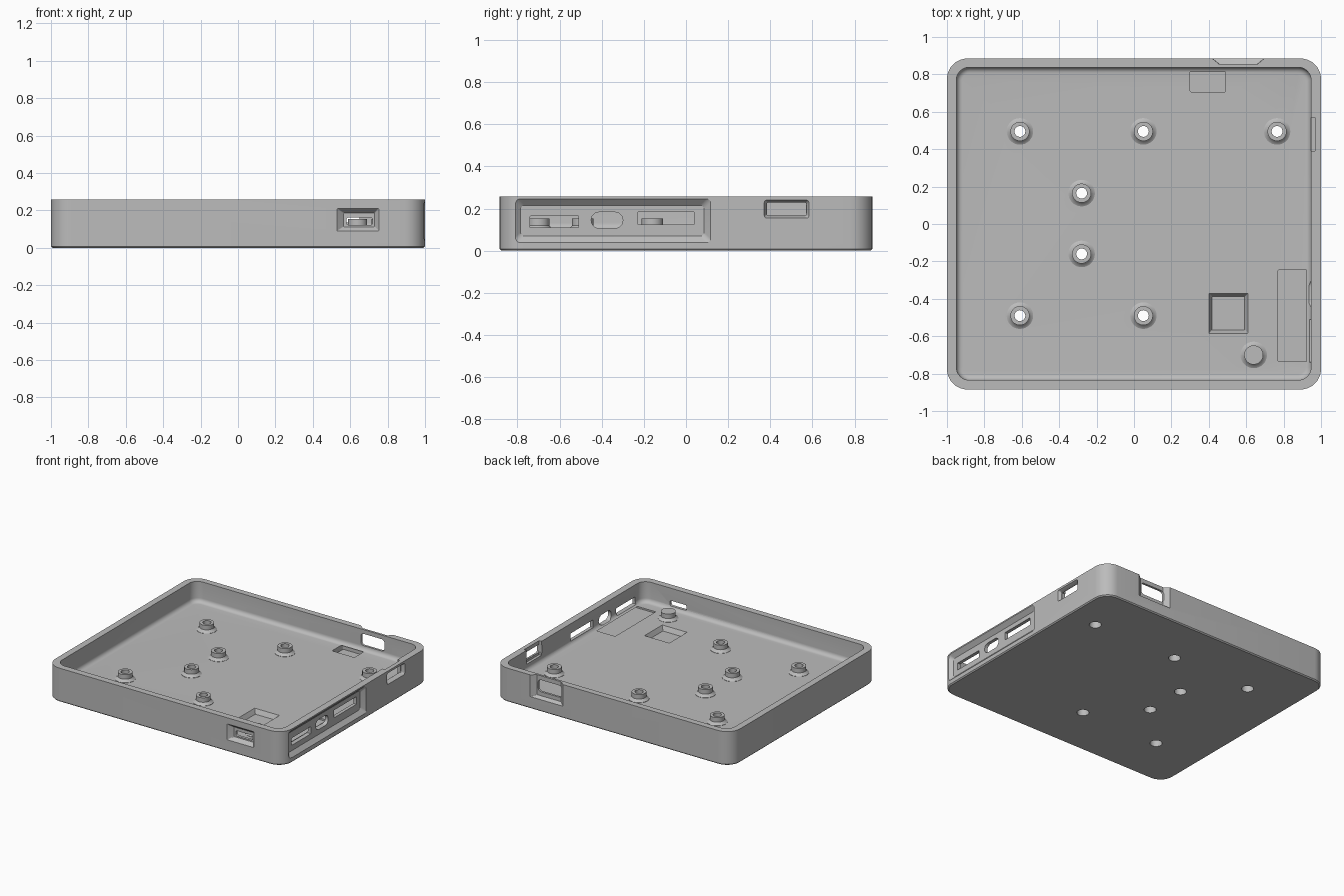
import bpy, bmesh, math
from mathutils import Vector

if "Cube" in bpy.data.objects:
    bpy.data.objects.remove(bpy.data.objects["Cube"])

grey = bpy.data.materials.new("plain grey plastic")
grey.use_nodes = True
grey.diffuse_color = (0.5, 0.5, 0.5, 1)
grey.node_tree.nodes["Principled BSDF"].inputs["Base Color"].default_value = (0.5, 0.5, 0.5, 1)

TOP, FLOOR = 0.257, 0.10


def ring(u0, u1, v0, v1, r, level, axis, n=8):
    """Rounded rectangle placed at a level along an axis."""
    pts = []
    corners = [(u1 - r, v1 - r), (u0 + r, v1 - r), (u0 + r, v0 + r), (u1 - r, v0 + r)]
    for k, (cu, cv) in enumerate(corners):
        for i in range(n + 1):
            a = math.pi / 2 * (k + i / n)
            u, v = cu + r * math.cos(a), cv + r * math.sin(a)
            pts.append(Vector({"x": (level, u, v), "y": (u, level, v), "z": (u, v, level)}[axis]))
    return pts


def loft(name, rings):
    """Closed solid through a list of matching rings."""
    bm = bmesh.new()
    loops = [[bm.verts.new(p) for p in pts] for pts in rings]
    n = len(loops[0])
    for a, b in zip(loops, loops[1:]):
        for i in range(n):
            j = (i + 1) % n
            bm.faces.new((a[i], a[j], b[j], b[i]))
    bm.faces.new(loops[0])
    bm.faces.new(loops[-1])
    bmesh.ops.remove_doubles(bm, verts=bm.verts, dist=1e-5)
    bmesh.ops.recalc_face_normals(bm, faces=bm.faces)
    mesh = bpy.data.meshes.new(name)
    bm.to_mesh(mesh)
    bm.free()
    ob = bpy.data.objects.new(name, mesh)
    bpy.context.collection.objects.link(ob)
    mesh.materials.append(grey)
    return ob


def prism(name, axis, box, r, lo, hi, taper=0.0):
    """Straight or tapered prism; the box shrinks by taper at the lo end."""
    u0, u1, v0, v1 = box
    t = taper
    return loft(name, [ring(u0 + t, u1 - t, v0 + t, v1 - t, r, lo, axis),
                       ring(u0, u1, v0, v1, r, hi, axis)])


def lathe(name, x, y, profile):
    return loft(name, [ring(x - r, x + r, y - r, y + r, r * 0.9999, z, "z") for r, z in profile])


def combine(target, other, operation):
    mod = target.modifiers.new(other.name, "BOOLEAN")
    mod.operation, mod.solver, mod.object = operation, "EXACT", other
    bpy.context.view_layer.objects.active = target
    bpy.ops.object.modifier_apply(modifier=mod.name)
    bpy.data.objects.remove(other)


# Outer shell with a slightly eased lower edge
e = 0.008
tray = loft("case_tray", [
    ring(-1 + e, 1 - e, -0.885 + e, 0.885 - e, 0.11 - e, 0, "z"),
    ring(-1, 1, -0.885, 0.885, 0.11, e, "z"),
    ring(-1, 1, -0.885, 0.885, 0.11, TOP, "z")])

# Inner cavity with a rounded edge around the floor
fillet, rings = 0.032, []
for i in range(7):
    a = math.pi / 2 * i / 6
    d = fillet * (1 - math.sin(a))
    rings.append(ring(-0.95 + d, 0.947 - d, -0.835 + d, 0.838 - d, 0.07 - d,
                      FLOOR + fillet * (1 - math.cos(a)), "z"))
rings.append(ring(-0.95, 0.947, -0.835, 0.838, 0.07, TOP + 0.1, "z"))
combine(tray, loft("cavity", rings), "DIFFERENCE")

# Floor pockets
for box, depth, r, taper in [
        ((0.40, 0.61, -0.585, -0.37), 0.035, 0.003, 0.018),
        ((0.30, 0.49, 0.705, 0.84), 0.04, 0.01, 0),
        ((0.77, 0.947, -0.735, -0.245), 0.012, 0.006, 0)]:
    combine(tray, prism("pocket", "z", box, r, FLOOR - depth, FLOOR + 0.001, taper), "DIFFERENCE")

# Standoffs with a flared base; the last one is a solid post
posts = [(-0.61, 0.495), (0.05, 0.495), (0.765, 0.495), (-0.28, 0.165),
         (-0.28, -0.16), (-0.61, -0.49), (0.05, -0.49), (0.64, -0.70)]
for x, y in posts:
    combine(tray, lathe("standoff", x, y, [
        (0.071, FLOOR - 0.02), (0.071, FLOOR + 0.002), (0.06, FLOOR + 0.008),
        (0.051, FLOOR + 0.02), (0.051, 0.154)]), "UNION")

# Screw holes, widened underneath
for x, y in posts[:-1]:
    combine(tray, lathe("screw_hole", x, y, [
        (0.042, -0.05), (0.042, 0.05), (0.029, 0.055), (0.029, 0.3)]), "DIFFERENCE")

# Right side: wide port bay, its slots and a separate switch opening
cuts = [
    ("x", (-0.82, 0.12, 0.035, 0.25), 0.02, 0.972, 1.003, 0.034),
    ("x", (-0.74, -0.51, 0.11, 0.165), 0.003, 0.90, 1.1, 0),
    ("x", (-0.45, -0.30, 0.107, 0.183), 0.037, 0.90, 1.1, 0),
    ("x", (-0.23, 0.04, 0.125, 0.183), 0.003, 0.90, 1.1, 0),
    ("x", (0.37, 0.585, 0.153, 0.242), 0.012, 0.975, 1.003, 0.014),
    ("x", (0.385, 0.57, 0.167, 0.228), 0.004, 0.90, 1.1, 0),
    # notch behind the switch opening
    ("z", (0.90, 0.968, 0.39, 0.57), 0.003, 0.15, 0.3, 0),
    # back slot
    ("y", (0.45, 0.65, 0.135, 0.225), 0.025, 0.80, 0.95, 0),
    # front slot
    ("y", (0.58, 0.72, 0.122, 0.162), 0.012, -0.90, -0.80, 0),
]
for axis, box, r, lo, hi, taper in cuts:
    combine(tray, prism("opening", axis, box, r, lo, hi, taper), "DIFFERENCE")

# Front port bay, tapering inwards
combine(tray, loft("front_bay", [
    ring(0.525, 0.755, 0.087, 0.213, 0.004, -0.888, "y"),
    ring(0.565, 0.73, 0.112, 0.186, 0.004, -0.855, "y")]), "DIFFERENCE")

# Back port bay, open at the rim
combine(tray, loft("back_bay", [
    ring(0.455, 0.66, 0.105, 0.4, 0.004, 0.855, "y"),
    ring(0.415, 0.70, 0.09, 0.4, 0.004, 0.888, "y")]), "DIFFERENCE")

# Shading
bpy.ops.object.select_all(action="DESELECT")
tray.select_set(True)
bpy.context.view_layer.objects.active = tray
bpy.ops.object.shade_smooth_by_angle(angle=math.radians(30))
